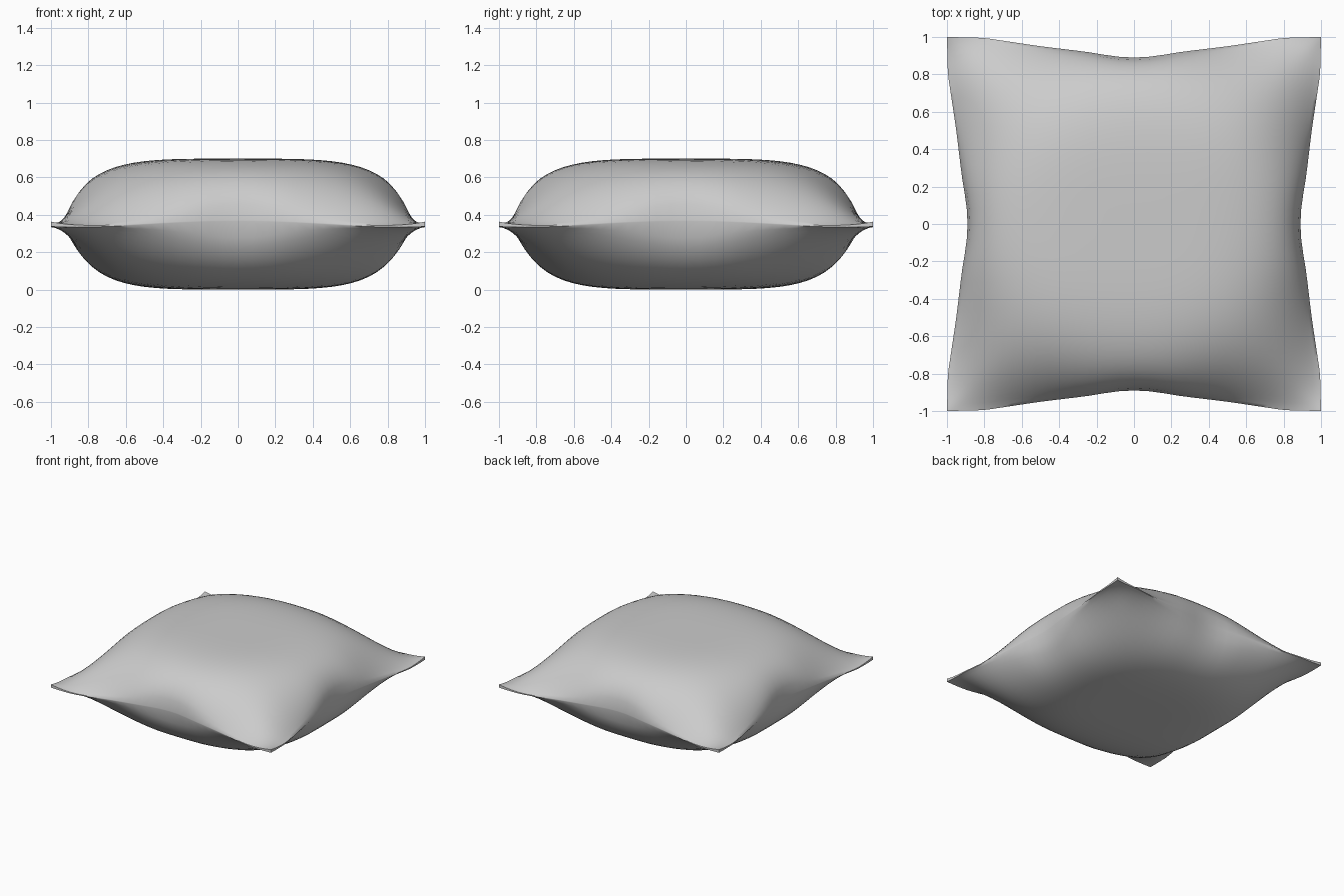
import bpy, bmesh, math

if "Cube" in bpy.data.objects:
    bpy.data.objects.remove(bpy.data.objects["Cube"])

N = 36
# half-width of the seam outline along an edge: pinched in the middle, full at corners
OUTLINE = [(0, .89), (.1, .895), (.25, .92), (.5, .95), (.8, .995), (1, 1)]


def half_width(t):
    t = abs(t)
    for (a, wa), (b, wb) in zip(OUTLINE, OUTLINE[1:]):
        if t <= b:
            return wa + (wb - wa) * (t - a) / (b - a)
    return 1


def puff(s, t):
    # steep wall near the middle of each edge, softer slope towards the corners
    q = 1.3 - .8 * (1 - t * t) ** 3
    return max(0, 1 - abs(s) ** 4) ** q


def point(s, t, side):
    x = s * (1 - (1 - half_width(t)) * abs(s))
    y = t * (1 - (1 - half_width(s)) * abs(t))
    # seam line lifts slightly at the middle of each edge
    rim, along = max(abs(s), abs(t)) ** 6, min(abs(s), abs(t))
    seam = .357 + rim * (.018 * math.cos(math.pi * along) + .018 * along ** 8)
    thick = .003 + .01 * (s * t) ** 8
    return x, y, seam + side * (thick + .347 * puff(s, t) * puff(t, s))


# grid parameters, denser towards the seam
params = [math.sin(math.pi / 2 * (2 * i / N - 1)) * .75 + (2 * i / N - 1) * .25
          for i in range(N + 1)]

bm = bmesh.new()
top, bottom = [[[bm.verts.new(point(s, t, side)) for t in params] for s in params]
               for side in (1, -1)]

# upper and lower fabric panels
for g in (top, bottom):
    for i in range(N):
        for j in range(N):
            bm.faces.new((g[i][j], g[i + 1][j], g[i + 1][j + 1], g[i][j + 1]))

# thin seam closing the two panels
ring = ([(i, 0) for i in range(N)] + [(N, j) for j in range(N)] +
        [(i, N) for i in range(N, 0, -1)] + [(0, j) for j in range(N, 0, -1)])
for (a, b), (c, d) in zip(ring, ring[1:] + ring[:1]):
    bm.faces.new((bottom[a][b], bottom[c][d], top[c][d], top[a][b]))
bmesh.ops.recalc_face_normals(bm, faces=bm.faces)

# rest on the ground
low = min(v.co.z for v in bm.verts)
bmesh.ops.translate(bm, verts=bm.verts, vec=(0, 0, -low))

mesh = bpy.data.meshes.new("pillow")
bm.to_mesh(mesh)
bm.free()
pillow = bpy.data.objects.new("pillow", mesh)
bpy.context.collection.objects.link(pillow)
bpy.context.view_layer.objects.active = pillow
pillow.select_set(True)
bpy.ops.object.shade_smooth_by_angle(angle=math.radians(50))
